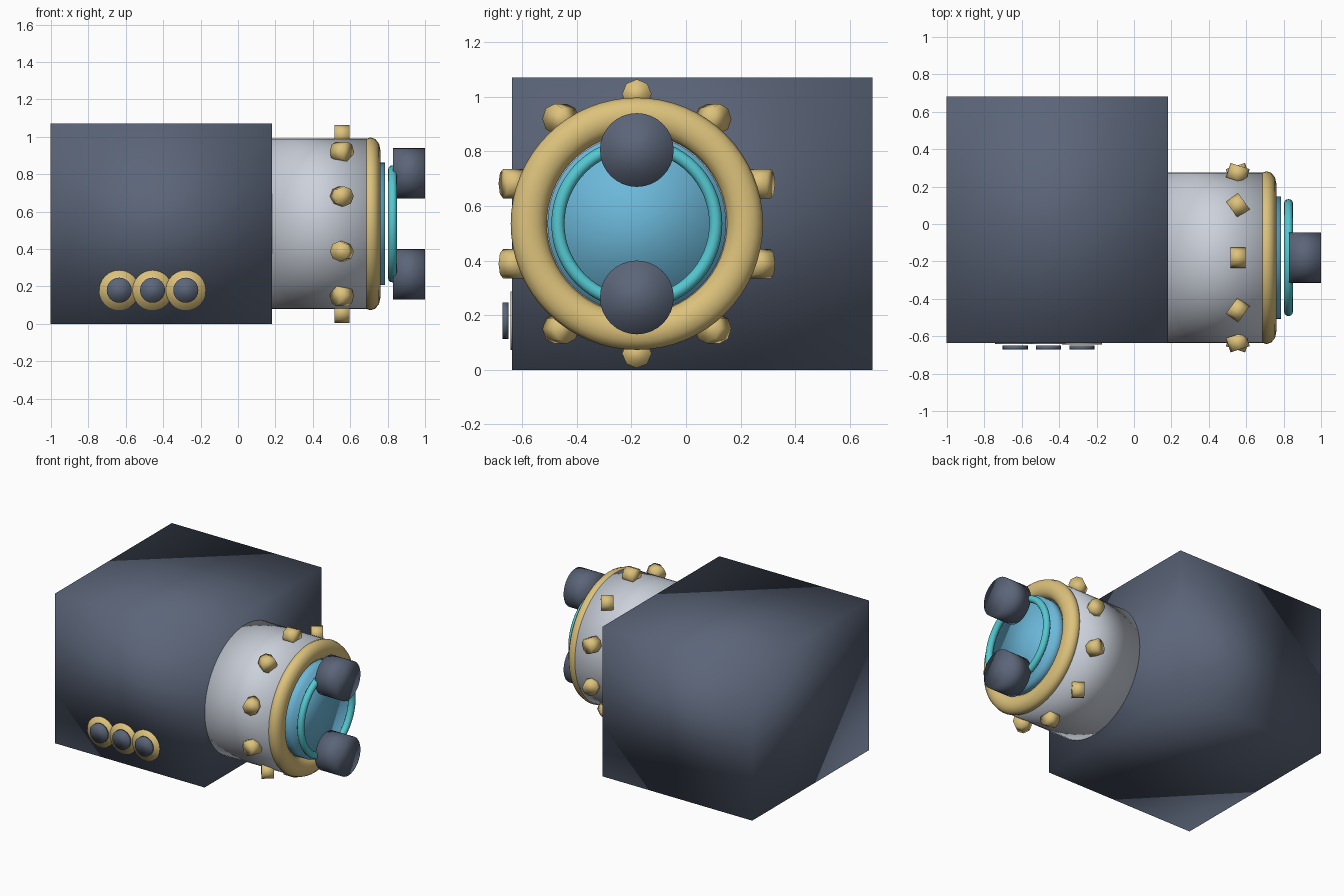
import bpy
from math import pi, sin, cos

cube = bpy.data.objects.get("Cube")
if cube:
    bpy.data.objects.remove(cube, do_unlink=True)


def material(name, rgb):
    m = bpy.data.materials.new(name)
    m.use_nodes = True
    col = (*rgb, 1)
    m.diffuse_color = col
    m.node_tree.nodes["Principled BSDF"].inputs["Base Color"].default_value = col
    return m


SLATE = material("slate", (0.105, 0.13, 0.19))
GOLD = material("gold", (0.72, 0.54, 0.2))
SILVER = material("silver", (0.6, 0.64, 0.71))
BLUE = material("glass blue", (0.15, 0.48, 0.7))
TEAL = material("teal", (0.09, 0.58, 0.64))

ALONG_X = (0, pi / 2, 0)
ALONG_Y = (pi / 2, 0, 0)
AXIS_Y, AXIS_Z = -0.18, 0.535   # centre line of the barrel


def finish(name, mat):
    ob = bpy.context.object
    ob.name = ob.data.name = name
    ob.data.materials.append(mat)
    bpy.ops.object.shade_smooth()
    return ob


def cylinder(name, mat, loc, radius, depth, rot=ALONG_X, sides=32):
    bpy.ops.mesh.primitive_cylinder_add(vertices=sides, radius=radius, depth=depth,
                                        location=loc, rotation=rot)
    return finish(name, mat)


def barrel_ring(name, mat, x, major, minor, half_width):
    bpy.ops.mesh.primitive_torus_add(major_segments=64, minor_segments=12,
                                     major_radius=major, minor_radius=minor,
                                     location=(x, AXIS_Y, AXIS_Z), rotation=ALONG_X)
    bpy.context.object.scale.z = half_width / minor
    return finish(name, mat)


# Main block with soft shading
bpy.ops.mesh.primitive_cube_add(size=1, location=(-0.41, 0.023, 0.535))
bpy.context.object.scale = (1.184, 1.32, 1.07)
finish("body", SLATE)

# Barrel, rim, glass and inner ring
cylinder("barrel", SILVER, (0.44, AXIS_Y, AXIS_Z), 0.455, 0.53, sides=64)
barrel_ring("barrel_rim", GOLD, 0.708, 0.396, 0.066, 0.053)
cylinder("glass", BLUE, (0.735, AXIS_Y, AXIS_Z), 0.327, 0.1, sides=64)
barrel_ring("glass_ring", TEAL, 0.826, 0.289, 0.024, 0.024)

# Round knobs in front of the glass
for name, side in (("upper_knob", 1), ("lower_knob", -1)):
    cylinder(name, SLATE, (0.915, AXIS_Y, AXIS_Z + side * 0.27), 0.135, 0.17)

# Studs around the barrel, each turned to point outward
for i in range(10):
    a = i * pi / 5
    stud = cylinder(f"stud_{i + 1}", GOLD,
                    (0.555, AXIS_Y + 0.475 * sin(a), AXIS_Z + 0.475 * cos(a)),
                    0.054, 0.08, sides=8)
    stud.rotation_euler = (-a, pi / 2, 0)

# Row of front buttons with gold surrounds
for i in range(3):
    x = -0.635 + i * 0.178
    cylinder(f"button_surround_{i + 1}", GOLD, (x, -0.632 - i * 0.0008, 0.18),
             0.107, 0.02, ALONG_Y, 24)
    cylinder(f"button_{i + 1}", SLATE, (x, -0.661, 0.18), 0.067, 0.022, ALONG_Y, 24)
